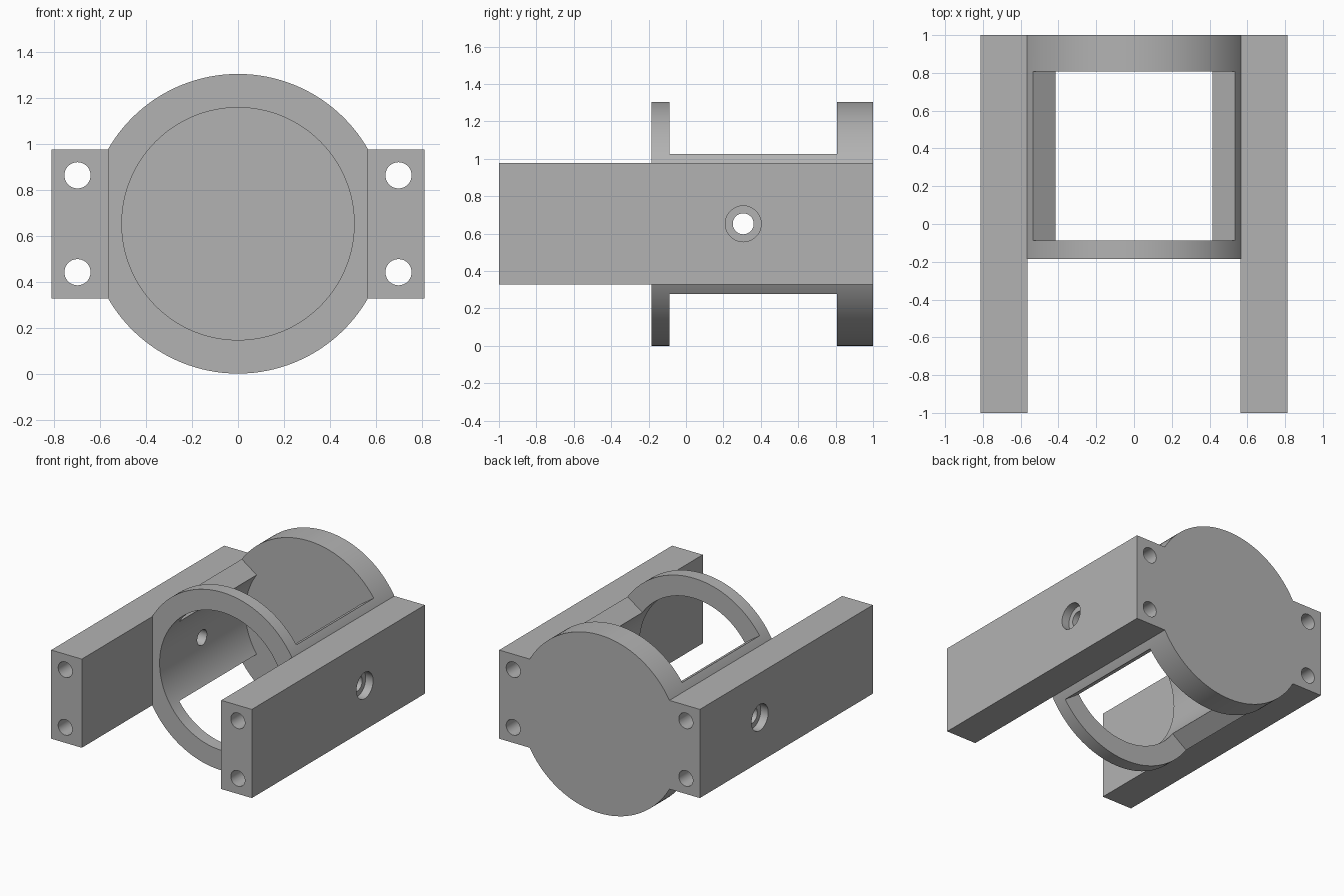
import bpy
from math import pi, cos, sin, radians

if "Cube" in bpy.data.objects:
    bpy.data.objects.remove(bpy.data.objects["Cube"], do_unlink=True)

CENTRE_Z = 0.6525
OUTER_R = 0.6525
INNER_R = 0.506
RING_FRONT, RING_BACK, DISC_FRONT, BACK = -0.184, -0.088, 0.807, 1.0
BAR_IN, BAR_OUT, BAR_HALF_Z = 0.5645, 0.8125, 0.3245

grey = bpy.data.materials.new("plain grey")
grey.use_nodes = True
grey.diffuse_color = (0.45, 0.45, 0.45, 1)
grey.node_tree.nodes["Principled BSDF"].inputs["Base Color"].default_value = (0.45, 0.45, 0.45, 1)


def cylinder(name, axis, start, end, radius, a=0.0, z=CENTRE_Z, sides=48):
    """Cylinder along x or y; a is its position on the other horizontal axis."""
    mid = (start + end) / 2
    place = (mid, a, z) if axis == "x" else (a, mid, z)
    turn = (0, pi / 2, 0) if axis == "x" else (pi / 2, 0, 0)
    bpy.ops.mesh.primitive_cylinder_add(vertices=sides, radius=radius, depth=end - start,
                                        location=place, rotation=turn)
    bpy.context.object.name = name
    return bpy.context.object


def wedge(name, up):
    """Radial wedge that opens the shell above or below."""
    reach, angle = 1.5, radians(35)
    outline = [(0, 0), (reach * cos(angle), up * reach * sin(angle)),
               (-reach * cos(angle), up * reach * sin(angle))]
    verts = [(x, y, CENTRE_Z + z) for y in (RING_BACK, DISC_FRONT) for x, z in outline]
    faces = [(0, 1, 2), (5, 4, 3), (1, 0, 3, 4), (2, 1, 4, 5), (0, 2, 5, 3)]
    if up < 0:
        faces = [f[::-1] for f in faces]
    mesh = bpy.data.meshes.new(name)
    mesh.from_pydata(verts, [], faces)
    obj = bpy.data.objects.new(name, mesh)
    bpy.context.collection.objects.link(obj)
    return obj


def combine(target, tool, operation):
    """Apply a boolean and discard the tool."""
    bpy.context.view_layer.objects.active = target
    mod = target.modifiers.new("shape", "BOOLEAN")
    mod.operation, mod.solver, mod.object = operation, "EXACT", tool
    bpy.ops.object.modifier_apply(modifier=mod.name)
    bpy.data.objects.remove(tool, do_unlink=True)


# Round housing: front ring, side shells and closed back disc
frame = cylinder("holder_frame", "y", RING_FRONT, BACK, OUTER_R, sides=128)
combine(frame, cylinder("bore", "y", RING_FRONT - 0.1, DISC_FRONT, INNER_R, sides=128), "DIFFERENCE")
for up in (1, -1):
    combine(frame, wedge("opening", up), "DIFFERENCE")

# Long side bars
for side in (-1, 1):
    bpy.ops.mesh.primitive_cube_add(size=1, location=(side * (BAR_IN + BAR_OUT) / 2, 0, CENTRE_Z))
    bar = bpy.context.object
    bar.name = "side_bar"
    bar.scale = (BAR_OUT - BAR_IN, 2, 2 * BAR_HALF_Z)
    combine(frame, bar, "UNION")

# Lengthwise bolt holes and counterbored cross holes
for side in (-1, 1):
    for dz in (-0.211, 0.211):
        combine(frame, cylinder("bolt_hole", "y", -1.1, 1.1, 0.057, side * 0.699, CENTRE_Z + dz), "DIFFERENCE")
    for name, depth, radius in (("cross_hole", 0.5, 0.056), ("counterbore", 0.06, 0.096)):
        start, end = sorted((side * (BAR_OUT - depth), side * (BAR_OUT + 0.1)))
        combine(frame, cylinder(name, "x", start, end, radius, 0.306), "DIFFERENCE")

# Finish
frame.data.materials.clear()
frame.data.materials.append(grey)
bpy.ops.object.select_all(action="DESELECT")
frame.select_set(True)
bpy.context.view_layer.objects.active = frame
bpy.ops.object.shade_smooth_by_angle(angle=radians(25))
